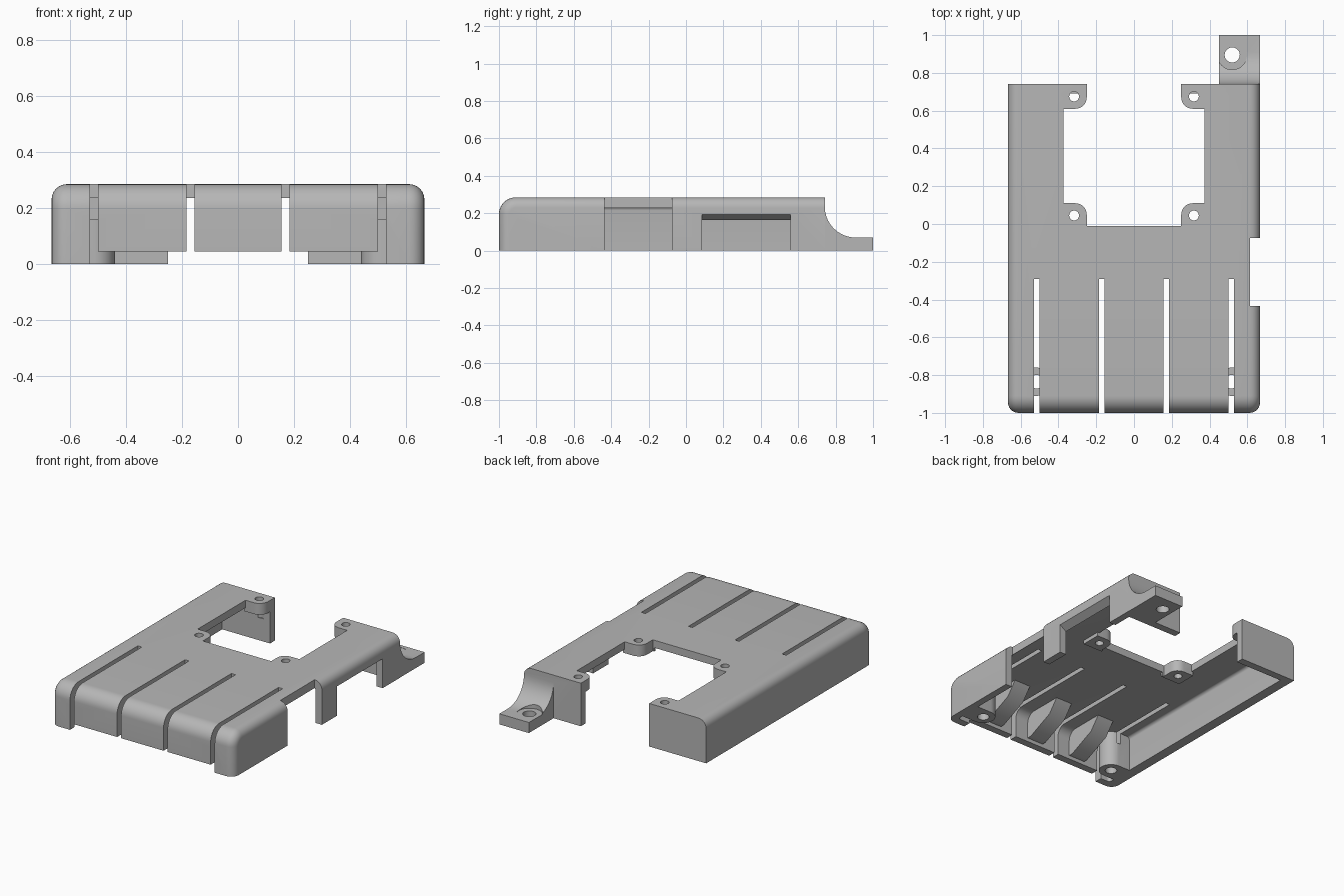
import bpy, bmesh
from math import sin, cos, pi

if "Cube" in bpy.data.objects:
    bpy.data.objects.remove(bpy.data.objects["Cube"])

W, BACK, H = 0.667, 0.742, 0.285      # half width, rear of the shell, height
LOW, HIGH = -0.2, 0.5                 # cutter reach

grey = bpy.data.materials.new("light_grey_plastic")
grey.use_nodes = True
grey.diffuse_color = (0.47, 0.47, 0.47, 1)
grey.node_tree.nodes["Principled BSDF"].inputs["Base Color"].default_value = (0.47, 0.47, 0.47, 1)


def arc(cx, cy, r, a0, a1, n=10):
    return [(cx + r * cos(a0 + (a1 - a0) * i / n), cy + r * sin(a0 + (a1 - a0) * i / n))
            for i in range(n + 1)]


def prism(name, pts, axis, a, b, radius=0, pick=None):
    """Extrude a 2D outline from a to b along an axis, optionally rounding picked edges."""
    place = {"x": lambda p, t: (t, p[0], p[1]),
             "y": lambda p, t: (p[0], t, p[1]),
             "z": lambda p, t: (p[0], p[1], t)}[axis]
    bm = bmesh.new()
    lo = [bm.verts.new(place(p, a)) for p in pts]
    hi = [bm.verts.new(place(p, b)) for p in pts]
    bm.faces.new(lo)
    bm.faces.new(hi)
    for i in range(len(pts)):
        j = (i + 1) % len(pts)
        bm.faces.new((lo[i], lo[j], hi[j], hi[i]))
    bmesh.ops.recalc_face_normals(bm, faces=bm.faces)
    if radius:
        edges = [e for e in bm.edges if pick(e.verts[0].co, e.verts[1].co)]
        bmesh.ops.bevel(bm, geom=edges, offset=radius, segments=6, profile=0.5, affect="EDGES")
        bmesh.ops.recalc_face_normals(bm, faces=bm.faces)
    mesh = bpy.data.meshes.new(name)
    bm.to_mesh(mesh)
    bm.free()
    mesh.materials.append(grey)
    ob = bpy.data.objects.new(name, mesh)
    bpy.context.collection.objects.link(ob)
    return ob


def box(name, x0, x1, y0, y1, z0, z1):
    return prism(name, [(x0, y0), (x1, y0), (x1, y1), (x0, y1)], "z", z0, z1)


def disc(name, x, y, r, z0, z1):
    return prism(name, arc(x, y, r, 0, 2 * pi, 32)[:-1], "z", z0, z1)


def shell_solid(name, x0, x1, y0, y1, z0, z1, front_r, side_r):
    """Block with a rounded front top edge and rounded side edges."""
    pts = [(y1, z0), (y1, z1)] + arc(y0 + front_r, z1 - front_r, front_r, pi / 2, pi) + [(y0, z0)]

    def pick(p, q):
        return (abs(p.x - q.x) < 1e-5 and not (p.z < z0 + 1e-4 and q.z < z0 + 1e-4)
                and not (p.y > y1 - 1e-4 and q.y > y1 - 1e-4))
    return prism(name, pts, "x", x0, x1, side_r, pick)


def combine(target, other, op):
    mod = target.modifiers.new(op.lower(), "BOOLEAN")
    mod.operation, mod.solver, mod.object = op, "EXACT", other
    bpy.context.view_layer.update()
    ev = target.evaluated_get(bpy.context.evaluated_depsgraph_get())
    mesh = bpy.data.meshes.new_from_object(ev)
    target.modifiers.clear()
    target.data = mesh
    bpy.data.objects.remove(other)


# Hollow shell
cover = shell_solid("case_cover", -W, W, -1, BACK, 0, H, 0.09, 0.055)
hollow = shell_solid("hollow", -0.6, 0.62, -0.95, BACK - 0.05, LOW, 0.235, 0.06, 0.02)
combine(cover, hollow, "DIFFERENCE")

# Added material: screw pads, front screw posts, front gussets, rear mounting tab
parts = []
for s in (-1, 1):
    for y0, y1 in ((-0.025, 0.11), (0.61, 0.72)):
        x0, x1 = sorted((s * 0.24, s * 0.385))
        parts.append(box("screw_pad", x0, x1, y0, y1, 0.21, 0.26))
    start = -pi / 2 if s < 0 else pi / 2
    post = arc(s * 0.515, -0.835, 0.075, start, start + pi, 16)
    post += [(s * 0.635, post[-1][1]), (s * 0.635, post[0][1])]
    parts.append(prism("screw_post", post, "z", 0, 0.255))
for x in (-0.335, 0, 0.335):
    slope = [(-0.97, 0.07), (-0.92, 0.07), (-0.74, 0.15), (-0.66, 0.25), (-0.9, 0.25), (-0.97, 0.18)]
    parts.append(prism("front_gusset", slope, "x", x - 0.06, x + 0.06))
tab = [(0.71, 0), (1, 0), (1, 0.07)] + arc(0.907, 0.235, 0.165, 1.5 * pi, pi) + [(0.71, 0.235)]
parts.append(prism("mounting_tab", tab, "x", 0.45, W - 0.001))
for p in parts:
    combine(cover, p, "UNION")

# Large rear opening with rounded pads left in its corners
half = [(0.25, -0.01), (0.25, 0.11), (0.372, 0.11), (0.372, 0.61), (0.25, 0.61), (0.25, 0.9)]
outline = half + [(-x, y) for x, y in reversed(half)]


def pad_corner(p, q):
    return abs(p.z - q.z) > 0.1 and abs(abs(p.x) - 0.25) < 1e-3 and 0.05 < p.y < 0.7


cuts = [prism("opening", outline, "z", LOW, HIGH, 0.06, pad_corner)]

# Front slots, shallow above the screw posts, and the raised front lip
for s in (-1, 1):
    for x, floor in ((0.17, LOW), (0.515, 0.16)):
        cuts.append(box("slot", s * x - 0.015, s * x + 0.015, -1.1, -0.29, floor, HIGH))
    cuts.append(box("slot_front", s * 0.515 - 0.015, s * 0.515 + 0.015, -1.1, -0.912, LOW, 0.2))
    # Screw holes
    cuts.append(disc("post_hole", s * 0.515, -0.835, 0.036, LOW, HIGH - 0.27))
    for y in (0.045, 0.675):
        cuts.append(disc("pad_hole", s * 0.317, y, 0.026, 0.15, HIGH))
cuts.append(box("front_lip", -0.5, 0.5, -1.1, -0.925, LOW, 0.045))

# Side notch and sloped side window
cuts.append(box("notch", 0.614, 0.8, -0.435, -0.075, LOW, HIGH))
window = [(0.59, LOW), (0.75, LOW), (0.75, 0.25), (0.59, 0.143)]
cuts.append(prism("window", window, "y", 0.085, 0.56))

# Tab hole and its screw-head recess
cuts.append(disc("tab_hole", 0.52, 0.895, 0.04, LOW, 0.2))
cuts.append(disc("tab_recess", 0.52, 0.895, 0.078, 0.069, 0.2))
for c in cuts:
    combine(cover, c, "DIFFERENCE")

bpy.ops.object.select_all(action="DESELECT")
cover.select_set(True)
bpy.context.view_layer.objects.active = cover
bpy.ops.object.shade_smooth_by_angle(angle=pi / 6)
